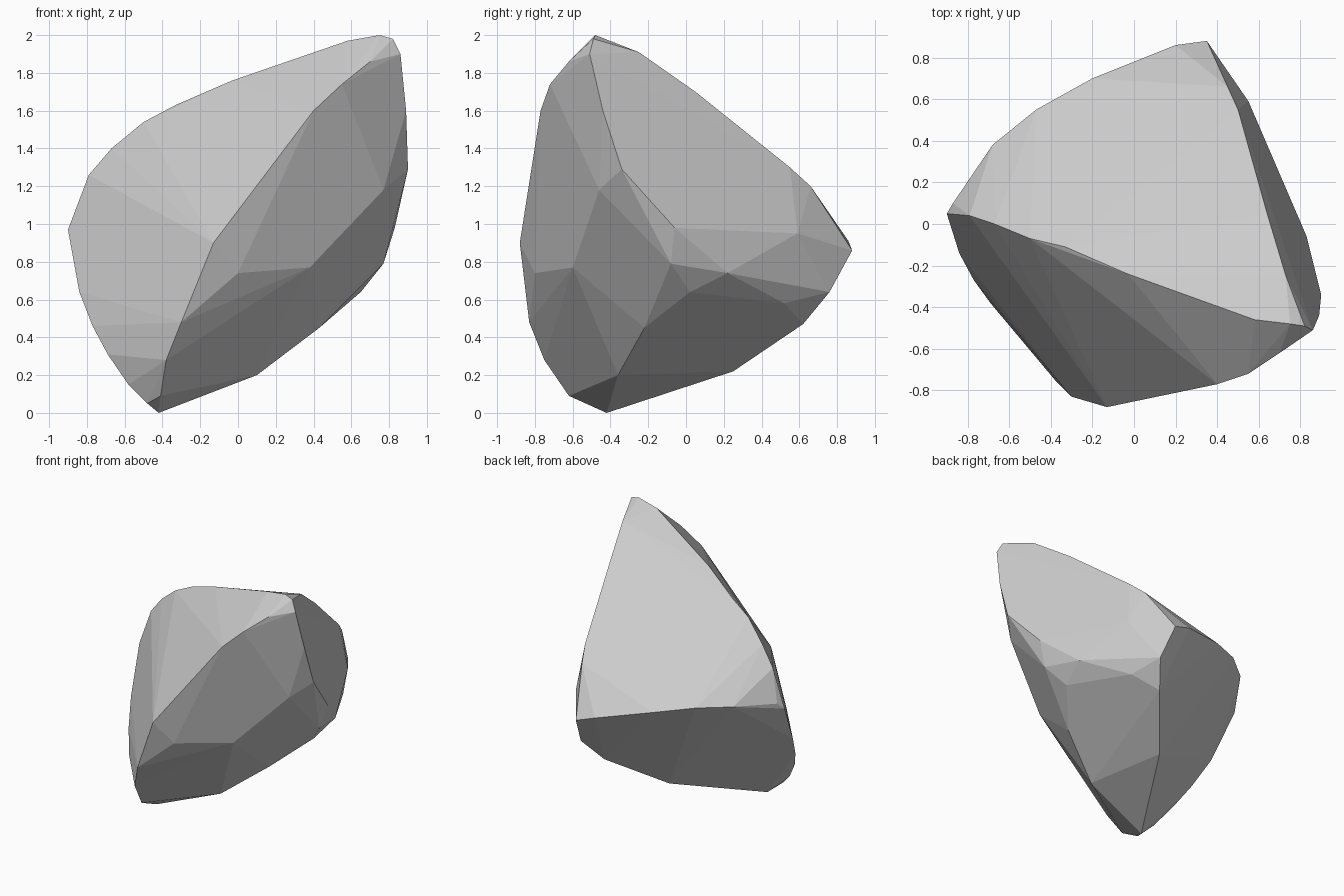
import bpy, bmesh, math

# Ridge lines of the boulder; the convex hull stretches flat facets between them
front_ridge = [(.86, -.51, 1.9), (.7, -.62, 1.86), (.55, -.72, 1.74), (.4, -.77, 1.6),
               (-.13, -.88, .9), (-.3, -.83, .48), (-.38, -.75, .28), (-.41, -.62, .09)]
crown_ridge = [(.82, -.49, 1.98), (.75, -.48, 2.0), (.58, -.46, 1.97), (-.03, -.24, 1.76),
               (-.33, -.11, 1.63), (-.5, -.07, 1.54), (-.67, 0, 1.4), (-.79, .04, 1.26)]
back_ridge = [(-.87, .1, 1.02), (-.68, .38, 1.05), (-.47, .55, 1.05), (-.2, .7, 1.0),
              (.2, .86, .91), (.35, .88, .86), (.45, .66, 1.2), (.5, .55, 1.3),
              (.64, .05, 1.7), (.73, -.25, 1.91)]
right_belly = [(.9, -.34, 1.29), (.89, -.44, 1.6), (.77, -.46, 1.18), (.38, -.6, .77),
               (0, -.8, .74), (.83, -.06, .98), (.77, -.08, .79), (.65, .02, .64),
               (.7, .22, .74), (.55, .59, .95)]
keel = [(.39, .76, .64), (.46, .52, .58), (.28, .62, .47), (-.03, .25, .22),
        (-.42, -.42, 0), (.1, -.36, .2), (.43, -.22, .45)]
left_belly = [(-.9, .05, .97), (-.84, -.14, .64), (-.77, -.27, .46), (-.69, -.38, .31),
              (-.58, -.47, .15), (-.5, -.585, .3), (-.48, -.53, .05)]

bm = bmesh.new()
for ridge in (front_ridge, crown_ridge, back_ridge, right_belly, keel, left_belly):
    for p in ridge:
        bm.verts.new(p)
bmesh.ops.convex_hull(bm, input=bm.verts)
loose = [v for v in bm.verts if not v.link_faces]
bmesh.ops.delete(bm, geom=loose, context='VERTS')

# Merge nearly coplanar triangles into broad facets
bmesh.ops.dissolve_limit(bm, angle_limit=math.radians(3), verts=bm.verts, edges=bm.edges)
bmesh.ops.recalc_face_normals(bm, faces=bm.faces)

mesh = bpy.data.meshes.new("boulder")
bm.to_mesh(mesh)
bm.free()
boulder = bpy.data.objects.new("boulder", mesh)
bpy.context.collection.objects.link(boulder)
